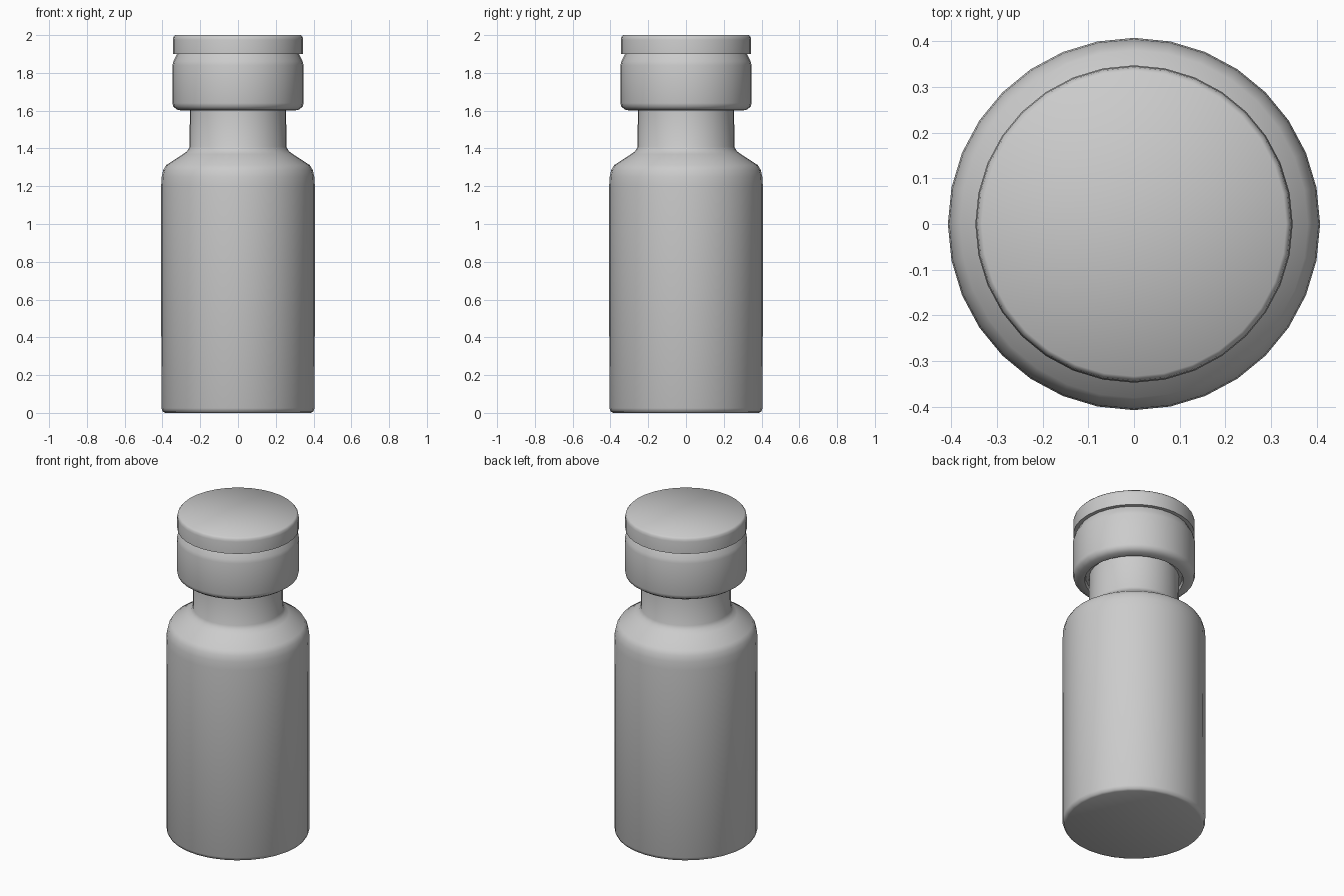
import bpy, bmesh, math

cube = bpy.data.objects.get("Cube")
if cube:
    bpy.data.objects.remove(cube, do_unlink=True)

SIDES = 32

grey = bpy.data.materials.new("plain_grey")
grey.use_nodes = True
colour = (0.6, 0.6, 0.6, 1)
grey.diffuse_color = colour
grey.node_tree.nodes["Principled BSDF"].inputs["Base Color"].default_value = colour


def lathe(name, profile, angle=40):
    """Spin a (radius, height) profile about the z axis."""
    bm = bmesh.new()
    rings = []
    for r, z in profile:
        if r == 0:
            rings.append([bm.verts.new((0, 0, z))] * SIDES)
        else:
            rings.append([bm.verts.new((r * math.cos(a), r * math.sin(a), z))
                          for a in (math.tau * i / SIDES for i in range(SIDES))])
    for low, high in zip(rings, rings[1:]):
        for i in range(SIDES):
            j = (i + 1) % SIDES
            bm.faces.new(dict.fromkeys((low[i], low[j], high[j], high[i])))
    bmesh.ops.recalc_face_normals(bm, faces=bm.faces)
    mesh = bpy.data.meshes.new(name)
    bm.to_mesh(mesh)
    bm.free()
    mesh.materials.append(grey)
    obj = bpy.data.objects.new(name, mesh)
    bpy.context.collection.objects.link(obj)
    bpy.ops.object.select_all(action='DESELECT')
    obj.select_set(True)
    bpy.context.view_layer.objects.active = obj
    bpy.ops.object.shade_smooth_by_angle(angle=math.radians(angle))
    return obj


# Glass body with rounded base, sloped shoulder and straight neck
lathe("bottle_body", [
    (0, 0), (0.385, 0), (0.398, 0.006), (0.406, 0.025),
    (0.407, 1.20), (0.404, 1.25), (0.396, 1.285), (0.38, 1.312),
    (0.29, 1.37), (0.268, 1.387), (0.256, 1.41), (0.255, 1.62), (0, 1.62)], 50)

# Collar crimped around the neck, open underneath with a small inner lip
lathe("collar", [
    (0.255, 1.62), (0.275, 1.62), (0.28, 1.60), (0.318, 1.603),
    (0.342, 1.62), (0.347, 1.64), (0.347, 1.84), (0.342, 1.862),
    (0.325, 1.895), (0.32, 1.905), (0, 1.905)], 50)

# Flat cap with a softened upper rim
lathe("cap", [
    (0, 1.90), (0.345, 1.90), (0.345, 1.975), (0.342, 1.99),
    (0.333, 2.0), (0, 2.0)], 50)
